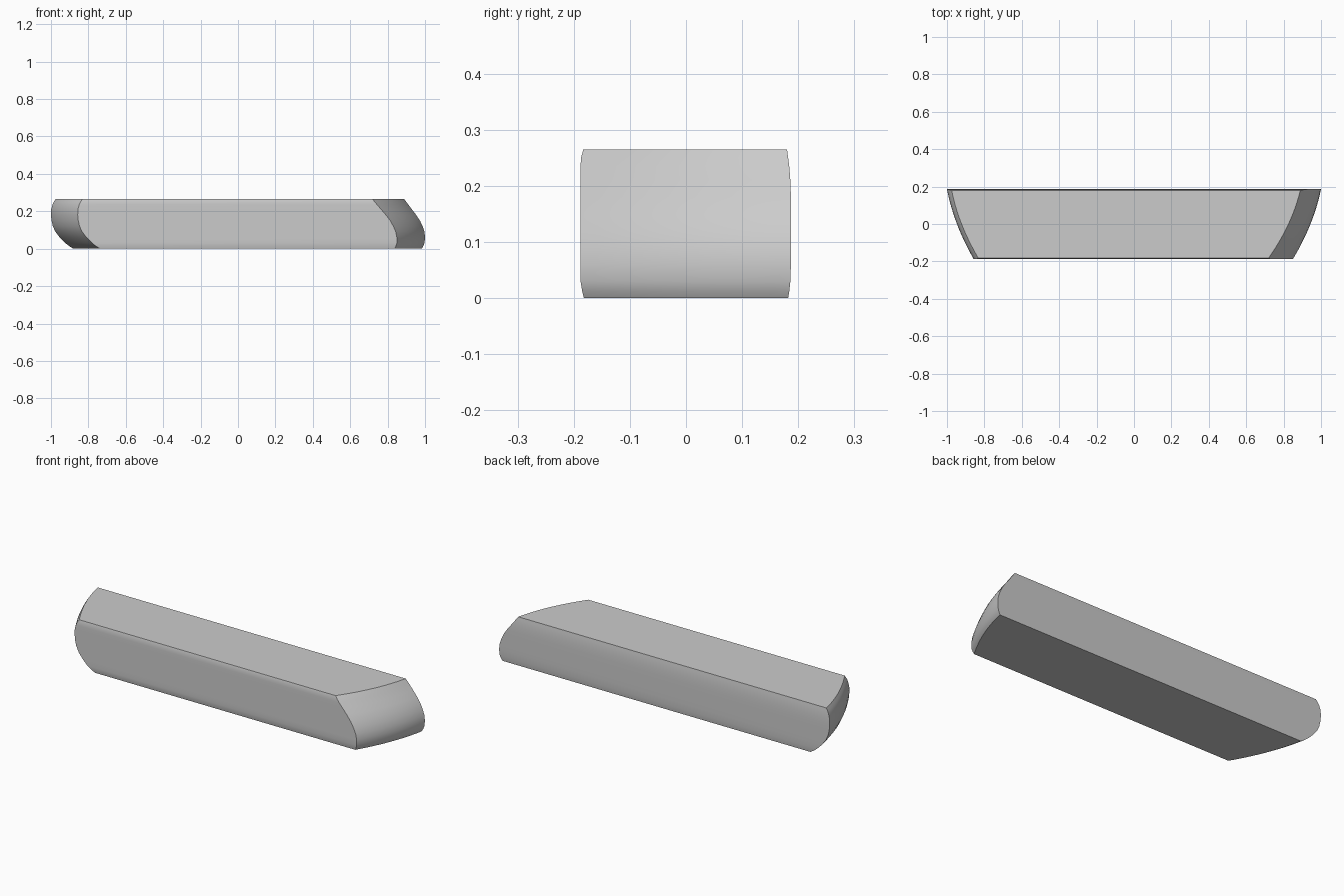
import bpy
import bmesh

if "Cube" in bpy.data.objects:
    bpy.data.objects.remove(bpy.data.objects["Cube"])

# Profile rows: height, left end x, right end x (at the back), front y, back y
ROWS = [
    (0.003, -0.880, 0.982, -0.182, 0.182),
    (0.012, -0.900, 0.990, -0.185, 0.184),
    (0.030, -0.923, 0.997, -0.188, 0.186),
    (0.060, -0.953, 1.000, -0.188, 0.187),
    (0.090, -0.976, 0.997, -0.188, 0.187),
    (0.120, -0.990, 0.987, -0.188, 0.187),
    (0.150, -0.997, 0.973, -0.188, 0.187),
    (0.180, -1.000, 0.953, -0.188, 0.187),
    (0.210, -0.999, 0.930, -0.188, 0.186),
    (0.235, -0.992, 0.911, -0.188, 0.184),
    (0.250, -0.985, 0.900, -0.187, 0.182),
    (0.265, -0.975, 0.889, -0.183, 0.180),
]
STEPS = 12  # divisions across the curved ends


def ring(bm, z, left, right, front, back):
    """Closed horizontal outline: left end back-to-front, right end front-to-back."""
    if z < 0.005:
        z = 0.0
    depth_right = 0.145 + 0.025 * z / 0.265
    lefts, rights = [], []
    for i in range(STEPS + 1):
        t = i / STEPS
        y = back + (front - back) * t
        sweep = 0.5 * t + 0.5 * t * t
        lefts.append(bm.verts.new((left + 0.143 * sweep, y, z)))
        rights.append(bm.verts.new((right - depth_right * sweep, y, z)))
    return lefts + rights[::-1]


# Bar body with swept, bulging ends
bm = bmesh.new()
rings = [ring(bm, *row) for row in ROWS]
for low, high in zip(rings, rings[1:]):
    n = len(low)
    for i in range(n):
        j = (i + 1) % n
        bm.faces.new((low[i], low[j], high[j], high[i]))
bm.faces.new(rings[0][::-1])
bm.faces.new(rings[-1])
bmesh.ops.recalc_face_normals(bm, faces=bm.faces)

mesh = bpy.data.meshes.new("curved_end_bar")
bm.to_mesh(mesh)
bm.free()
bar = bpy.data.objects.new("curved_end_bar", mesh)
bpy.context.collection.objects.link(bar)

# Smooth shading with crisp edges
bpy.context.view_layer.objects.active = bar
bar.select_set(True)
bpy.ops.object.shade_smooth_by_angle(angle=0.5)
